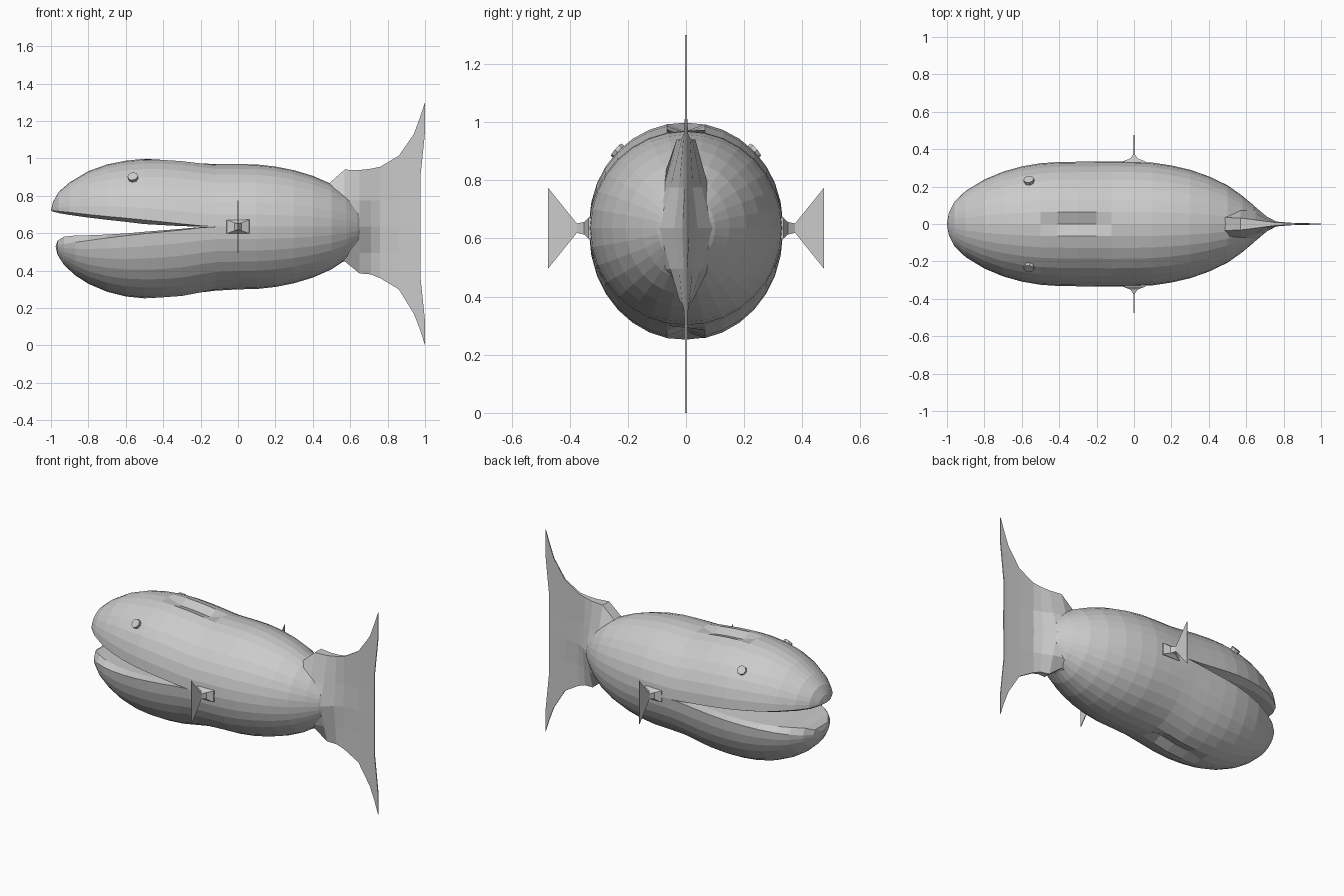
import bpy, math
from mathutils import Vector

if "Cube" in bpy.data.objects:
    bpy.data.objects.remove(bpy.data.objects["Cube"])

MID = 0.635
N = 16


def make(name, verts, faces):
    me = bpy.data.meshes.new(name)
    me.from_pydata(verts, [], faces)
    me.validate()
    ob = bpy.data.objects.new(name, me)
    bpy.context.collection.objects.link(ob)
    # weld coincident points and fix normals
    import bmesh
    bm = bmesh.new()
    bm.from_mesh(me)
    bmesh.ops.remove_doubles(bm, verts=bm.verts, dist=0.0008)
    bmesh.ops.recalc_face_normals(bm, faces=bm.faces)
    bm.to_mesh(me)
    bm.free()
    return ob


def body_half(name, stations, mouth_end):
    """Loft half-elliptic sections (x, rim z, outer z, half width, lip bulge)."""
    verts, faces = [], []
    caps = (-0.85, -0.5, 0.0, 0.5, 0.85)
    ring = N + 1 + len(caps)
    for x, rim, outer, w, bulge in stations:
        s = 1 if outer > rim else -1
        for k in range(N + 1):
            a = math.pi * k / N
            z = rim + (outer - rim) * math.sin(a)
            if k == N // 2 and -0.42 < x < -0.15:      # shallow groove
                z -= s * 0.03
            verts.append((x, w * math.cos(a), z))
        for c in caps:
            verts.append((x, w * c, rim - s * bulge))
    for i in range(len(stations) - 1):
        # the mouth lining only exists in front of the jaw hinge
        count = ring if stations[i + 1][0] <= mouth_end else N
        for k in range(count):
            k2 = (k + 1) % ring
            a, b = i * ring, (i + 1) * ring
            faces.append((a + k, a + k2, b + k2, b + k))
    return make(name, verts, faces)


# rear of the body: x, half height, half width
rear = [(0, .335, .333), (.1, .333, .328), (.2, .322, .313), (.3, .302, .29),
        (.4, .272, .255), (.5, .228, .207), (.58, .175, .15), (.64, .115, .10),
        (.68, .05, .05), (.69, .0, .0)]

# upper jaw and back
upper = [(-1, .72, .722, .001, 0), (-.99, .722, .765, .06, .006),
         (-.96, .718, .82, .12, .01), (-.9, .712, .872, .177, .014),
         (-.8, .70, .932, .238, .016), (-.7, .69, .968, .28, .018),
         (-.6, .681, .988, .308, .02), (-.5, .671, .998, .325, .022),
         (-.41, .662, .999, .331, .018), (-.3, .65, .992, .333, .012),
         (-.2, .64, .98, .334, .004), (-.12, MID, .97, .335, 0)]
upper += [(x, MID, MID + h, w, 0) for x, h, w in rear]
body_half("upper_body", upper, -0.12)

# lower jaw and belly
lower = [(-.975, .53, .528, .001, .0), (-.965, .535, .485, .08, .025),
         (-.93, .542, .43, .14, .04), (-.87, .552, .375, .195, .036),
         (-.8, .561, .33, .237, .028), (-.7, .575, .287, .28, .018),
         (-.6, .587, .262, .308, .012), (-.5, .598, .252, .325, .01),
         (-.41, .607, .25, .331, .008), (-.3, .618, .258, .333, .006),
         (-.2, .63, .277, .334, .003), (-.12, MID, .293, .335, 0)]
lower += [(x, MID, MID - h, w, 0) for x, h, w in rear]
body_half("lower_body", lower, -0.12)

# tail fin: x, upper z, lower z, half thickness at middle, at edge
tail = [(.48, .86, .42, .15, .035), (.57, .94, .45, .13, .032),
        (.65, .938, .385, .09, .022), (.71, .945, .38, .04, .014),
        (.76, .955, .36, .013, .008), (.86, 1.015, .30, .005, .004),
        (.94, 1.13, .17, .004, .003), (.975, 1.225, .08, .004, .003)]
tv, tf = [], []
for x, zt, zb, tm, te in tail:
    zm, h = (.65, .14)
    for sy in (1, -1):
        zs = [zt, MID + h, MID, MID - h, zb]
        ts = [te, max(te, tm * .6), tm, max(te, tm * .6), te]
        if sy < 0:
            zs.reverse()
        tv += [(x, sy * t, z) for z, t in zip(zs, ts)]
M = 10
for i in range(len(tail) - 1):
    for k in range(M):
        tf.append((i * M + k, i * M + (k + 1) % M,
                   (i + 1) * M + (k + 1) % M, (i + 1) * M + k))
tf.append(tuple(range((len(tail) - 1) * M, len(tail) * M)))
make("tail_fin", tv, tf)


def plate(name, outline, t):
    """Thin slab in the xz plane."""
    n = len(outline)
    v = [(x, -t, z) for x, z in outline] + [(x, t, z) for x, z in outline]
    f = [tuple(range(n)), tuple(range(2 * n - 1, n - 1, -1))]
    f += [(k, (k + 1) % n, n + (k + 1) % n, n + k) for k in range(n)]
    return make(name, v, f)


# tail tips
plate("tail_tip_upper", [(.975, .9), (.975, 1.225), (1, 1.3), (1, 1.14)], .003)
plate("tail_tip_lower", [(.975, .37), (.975, .08), (1, 0), (1, .13)], .003)

# side fins: y, half x, half z
fin = [(.31, .065, .04), (.335, .06, .036), (.35, .02, .022),
       (.375, .003, .016), (.475, .002, .14)]
for side, sy in (("left", 1), ("right", -1)):
    v, f = [], []
    for y, hx, hz in fin:
        v += [(hx * a, sy * y, MID + hz * b)
              for a, b in ((1, 1), (-1, 1), (-1, -1), (1, -1))]
    for i in range(len(fin) - 1):
        f += [(i * 4 + k, i * 4 + (k + 1) % 4,
               i * 4 + 4 + (k + 1) % 4, i * 4 + 4 + k) for k in range(4)]
    n = len(v)
    f += [(n - 4, n - 3, n - 2, n - 1)]
    make(side + "_fin", v, f)

    # eye
    d = Vector((-.15, sy * .75, .65)).normalized()
    bpy.ops.mesh.primitive_cylinder_add(
        vertices=8, radius=.028, depth=.04, location=(-.56, sy * .225, .892),
        rotation=d.to_track_quat('Z', 'Y').to_euler())
    bpy.context.object.name = side + "_eye"
